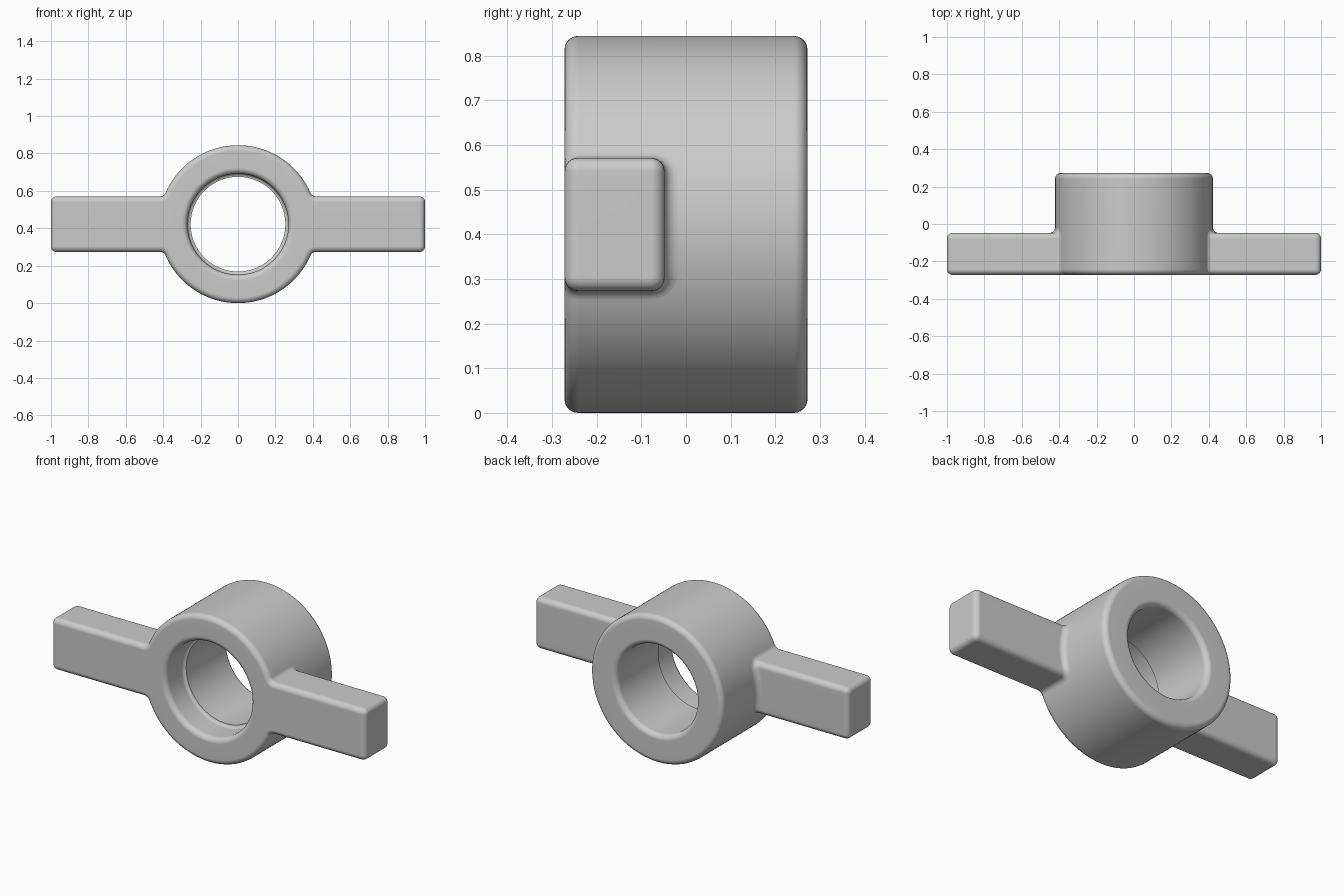
import bpy
import bmesh
from math import sin, cos, pi, sqrt, asin
from mathutils import Vector

if "Cube" in bpy.data.objects:
    bpy.data.objects.remove(bpy.data.objects["Cube"], do_unlink=True)

R = 0.422             # outer radius of the hub, also the height of its axis
FRONT, BACK = -0.272, 0.272
BORE_FRONT, BORE_BACK, STEP_Y = 0.27, 0.253, -0.11
ARM_BACK, ARM_HALF, ARM_END = -0.048, 0.149, 1.0
r = 0.03              # rounding radius
N = 6                 # segments per quarter round

grey = bpy.data.materials.new("plain grey")
grey.use_nodes = True
grey.diffuse_color = (0.6, 0.6, 0.6, 1)
grey.node_tree.nodes["Principled BSDF"].inputs["Base Color"].default_value = (0.6, 0.6, 0.6, 1)


def finish(bm, name):
    """Turn the bmesh into a smooth shaded object standing on the ground."""
    bmesh.ops.remove_doubles(bm, verts=bm.verts, dist=1e-5)
    bmesh.ops.recalc_face_normals(bm, faces=bm.faces)
    mesh = bpy.data.meshes.new(name)
    bm.to_mesh(mesh)
    bm.free()
    mesh.materials.append(grey)
    obj = bpy.data.objects.new(name, mesh)
    bpy.context.collection.objects.link(obj)
    obj.location.z = R
    bpy.ops.object.select_all(action="DESELECT")
    obj.select_set(True)
    bpy.context.view_layer.objects.active = obj
    bpy.ops.object.shade_smooth_by_angle(angle=pi / 6)
    return obj


def weight_normals(obj):
    mod = obj.modifiers.new("clean shading", "WEIGHTED_NORMAL")
    mod.keep_sharp = True


def arc(cy, cz, radius, start, end):
    """Points of an arc in the y-z plane, angles in quarter turns."""
    angles = [(start + (end - start) * i / N) * pi / 2 for i in range(N + 1)]
    return [(cy + radius * cos(a), cz + radius * sin(a)) for a in angles]


# Hub: a closed profile turned about the y axis
step = BORE_FRONT - BORE_BACK
profile = (arc(FRONT + r, R - r, r, 2, 1)
           + arc(BACK - r, R - r, r, 1, 0)
           + arc(BACK - r, BORE_BACK + r, r, 0, -1)
           + [(STEP_Y, BORE_BACK)]
           + arc(STEP_Y - step, BORE_FRONT - step, step, 0, 1)
           + arc(FRONT + r, BORE_FRONT + r, r, -1, -2))
bm = bmesh.new()
verts = [bm.verts.new((0, y, z)) for y, z in profile]
edges = [bm.edges.new((verts[i - 1], v)) for i, v in enumerate(verts)
         if (v.co - verts[i - 1].co).length > 1e-6]
bmesh.ops.spin(bm, geom=verts + edges, cent=(0, 0, 0), axis=(0, 1, 0),
               angle=2 * pi, steps=192, use_duplicate=False)
weight_normals(finish(bm, "hub"))

# Arm cross-section: core points with outward normals, from lower to upper front edge
zc = ARM_HALF - r
yf, yb = FRONT + r, ARM_BACK - r
quarter = [i / N * pi / 2 for i in range(N + 1)]
section = [(yf, -zc, -sin(a), -cos(a)) for a in reversed(quarter)]
section += [(yb, -zc, sin(a), -cos(a)) for a in quarter]
section += [(yb, zc * (i / 5 - 1), 1, 0) for i in range(1, 10)]
section += [(yb, zc, sin(a), cos(a)) for a in reversed(quarter)]
section += [(yf, zc, -sin(a), cos(a)) for a in quarter]

# Arm rows: rounded end, straight run, then a fillet that meets the hub
bm = bmesh.new()
rows = []
for cy, cz, ny, nz in section:
    core, n = Vector((0, cy, cz)), Vector((0, ny, nz))
    row = [core + n * r * cos(a) + Vector((ARM_END - r + r * sin(a), 0, 0))
           for a in reversed(quarter)]
    if ny < -1e-6:
        side = 1 if cz > 0 else -1
        centre = Vector((0, cy + r * ny, cz + 2 * r * side))
        to_arm, rho = Vector((0, 0, -side)), r * (2 - abs(nz))
    else:
        centre = core + n * 2 * r
        to_arm, rho = -n, r
    centre.x = sqrt((R + r) ** 2 - centre.z ** 2)
    to_hub = Vector((-centre.x, 0, -centre.z)).normalized()
    row += [centre + to_arm.slerp(to_hub, i / N) * rho for i in range(N + 1)]
    rows.append([bm.verts.new(p) for p in row])

for a, b in zip(rows, rows[1:]):
    for j in range(len(a) - 1):
        bm.faces.new((a[j], a[j + 1], b[j + 1], b[j]))
# Front strip, end face and the flared front face beside the hub
first, last = rows[0], rows[-1]
for j in range(N + 1):
    bm.faces.new((last[j], last[j + 1], first[j + 1], first[j]))
bm.faces.new([row[0] for row in rows])
reach = asin((zc + 2 * r) / (R + r))
hub_arc = []
for i in range(1, 16):
    a = reach * (1 - i / 8)
    hub_arc.append(bm.verts.new(((R - r) * cos(a), FRONT, (R - r) * sin(a))))
bm.faces.new(last[N + 1:] + hub_arc + first[:N:-1])
arms = finish(bm, "side_arms")
mirror = arms.modifiers.new("other arm", "MIRROR")
mirror.use_mirror_merge = False
weight_normals(arms)
